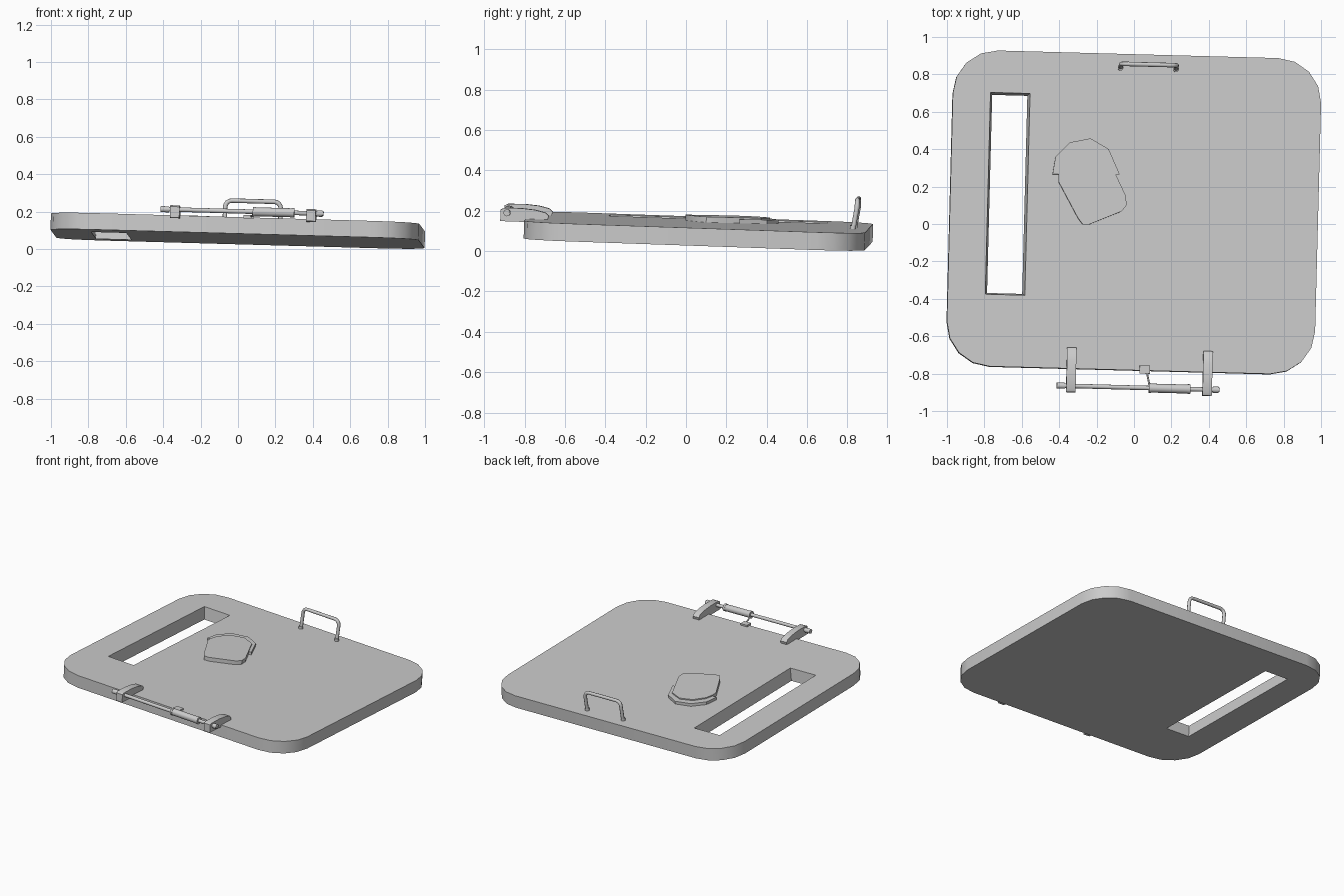
import bpy, bmesh, math
from mathutils import Matrix, Vector

cube = bpy.data.objects.get("Cube")
if cube:
    bpy.data.objects.remove(cube)

grey = bpy.data.materials.new("plain_grey")
grey.use_nodes = True
COLOUR = (0.6, 0.6, 0.6, 1)
grey.diffuse_color = COLOUR
grey.node_tree.nodes["Principled BSDF"].inputs["Base Color"].default_value = COLOUR

# The whole hatch lies slightly tilted; parts are built flat, with z = 0 on the lid's top
LAY = (Matrix.Translation((0, 0.063, 0.142)) @ Matrix.Rotation(-0.034, 4, 'X')
       @ Matrix.Rotation(0.029, 4, 'Y') @ Matrix.Rotation(-0.026, 4, 'Z'))
THICK = 0.088


def place(name, data):
    obj = bpy.data.objects.new(name, data)
    bpy.context.collection.objects.link(obj)
    obj.matrix_world = LAY
    data.materials.append(grey)
    return obj


def finish(name, bm, angle=35):
    bmesh.ops.recalc_face_normals(bm, faces=bm.faces)
    me = bpy.data.meshes.new(name)
    bm.to_mesh(me)
    bm.free()
    for p in me.polygons:
        p.use_smooth = True
    me.set_sharp_from_angle(angle=math.radians(angle))
    return place(name, me)


def prism(name, points, offset):
    """Extrude a closed outline of 3D points along offset."""
    bm = bmesh.new()
    face = bm.faces.new([bm.verts.new(p) for p in points])
    geom = bmesh.ops.extrude_face_region(bm, geom=[face])["geom"]
    moved = [v for v in geom if isinstance(v, bmesh.types.BMVert)]
    bmesh.ops.translate(bm, verts=moved, vec=offset)
    return finish(name, bm)


def box(name, low, high):
    (x, y, z), (a, b, c) = low, high
    return prism(name, [(x, y, z), (a, y, z), (a, b, z), (x, b, z)], (0, 0, c - z))


def rod(name, start, end, radius, sides=16):
    start, end = Vector(start), Vector(end)
    axis = end - start
    bm = bmesh.new()
    turn = axis.to_track_quat('Z', 'Y').to_matrix().to_4x4()
    bmesh.ops.create_cone(bm, cap_ends=True, segments=sides, radius1=radius,
                          radius2=radius, depth=axis.length,
                          matrix=Matrix.Translation((start + end) / 2) @ turn)
    return finish(name, bm)


def wire(name, points, radius):
    cu = bpy.data.curves.new(name, 'CURVE')
    cu.dimensions = '3D'
    cu.bevel_depth = radius
    cu.bevel_resolution = 2
    cu.use_fill_caps = True
    sp = cu.splines.new('POLY')
    sp.points.add(len(points) - 1)
    for p, co in zip(sp.points, points):
        p.co = (*co, 1)
    return place(name, cu)


def rounded(hx, hy, r, steps=4):
    pts = []
    for q, (sx, sy) in enumerate([(1, 1), (-1, 1), (-1, -1), (1, -1)]):
        for i in range(steps + 1):
            a = (q + i / steps) * math.pi / 2
            pts.append((sx * (hx - r) + r * math.cos(a), sy * (hy - r) + r * math.sin(a)))
    return pts


def slot(hx, hy):
    cx, cy = -0.678, 0.08
    return [(cx + sx * hx, cy + sy * hy) for sx, sy in [(1, 1), (-1, 1), (-1, -1), (1, -1)]]


# Lid: rounded plate with a long, slightly tapered slot through it
bm = bmesh.new()
rings = {}
outer = rounded(0.985, 0.845, 0.235)
for level, inner in ((0, slot(0.106, 0.54)), (-THICK, slot(0.094, 0.53))):
    edges = []
    for kind, pts in (("outer", outer), ("inner", inner)):
        vs = [bm.verts.new((x, y, level)) for x, y in pts]
        rings[kind, level] = vs
        edges += [bm.edges.new((vs[i - 1], vs[i])) for i in range(len(vs))]
    bmesh.ops.triangle_fill(bm, edges=edges, use_beauty=True)
for kind in ("outer", "inner"):
    top, low = rings[kind, 0], rings[kind, -THICK]
    for i in range(len(top)):
        bm.faces.new((top[i - 1], top[i], low[i], low[i - 1]))
finish("lid_plate", bm)


# Pad with a lower hood wrapped round its back
def on_lid(pts, z=0):
    return [(x - 0.026 * (y - 0.063), y - 0.063 + 0.026 * x, z) for x, y in pts]


pad = [(-.404, .265), (-.39, .32), (-.33, .39), (-.24, .415), (-.147, .37), (-.045, .15),
       (-.04, .10), (-.067, .067), (-.24, -.003), (-.275, -.003), (-.30, .03), (-.404, .225)]
hood = [(-.436, .265), (-.42, .36), (-.345, .435), (-.233, .457), (-.136, .40), (-.077, .265),
        (-.1, .265), (-.147, .365), (-.24, .41), (-.33, .385), (-.385, .32), (-.4, .265)]
prism("cover_pad", on_lid(pad), (0, 0, 0.028))
prism("cover_hood", on_lid(hood), (0, 0, 0.02))

# Lifting handle at the back
x0, x1, y0, y1, h, r = -0.092, 0.205, 0.77, 0.787, 0.143, 0.035
arc = [(1 - math.cos(a), 1 - math.sin(a)) for a in (i * math.pi / 8 for i in range(5))]
left = [(x0 + r * c, y1, h - r * s) for c, s in arc]
right = [(x0 + x1 - x, y, z) for x, y, z in reversed(left)]
wire("lifting_handle", [(x0, y0, -0.01)] + left + right + [(x1, y0, -0.01)], 0.012)
for side, x in (("right", x0), ("left", x1)):
    rod("handle_foot_" + side, (x, y0, -0.01), (x, y0, 0.018), 0.015)

# Hinge arms overhanging the front edge
arm = [(-.972, -.015), (-.972, .042), (-.955, .05), (-.87, .052), (-.80, .046), (-.75, .034),
       (-.733, .018), (-.737, -.002), (-.847, -.002), (-.847, -.015)]
for side, x in (("right", -0.314), ("left", 0.415)):
    prism("hinge_arm_" + side, [(x - 0.025, y, z) for y, z in arm], (0.05, 0, 0))

# Hinge rod, its end collars and the sleeve
for name, a, b, radius in (("hinge_rod", -0.39, 0.482, 0.012),
                           ("rod_end_right", -0.39, -0.345, 0.016),
                           ("rod_end_left", 0.445, 0.475, 0.017),
                           ("rod_sleeve", 0.107, 0.321, 0.024),
                           ("sleeve_ring_right", 0.103, 0.115, 0.026),
                           ("sleeve_ring_left", 0.31, 0.325, 0.026)):
    rod(name, (a, -0.939, 0.028), (b, -0.939, 0.028), radius)

# Small tab with a wire up to the sleeve
box("spring_tab", (0.052, -0.862, -0.006), (0.107, -0.818, 0.012))
wire("spring_wire", [(0.09, -0.85, 0.005), (0.098, -0.885, 0.006), (0.108, -0.935, 0.02)], 0.005)
